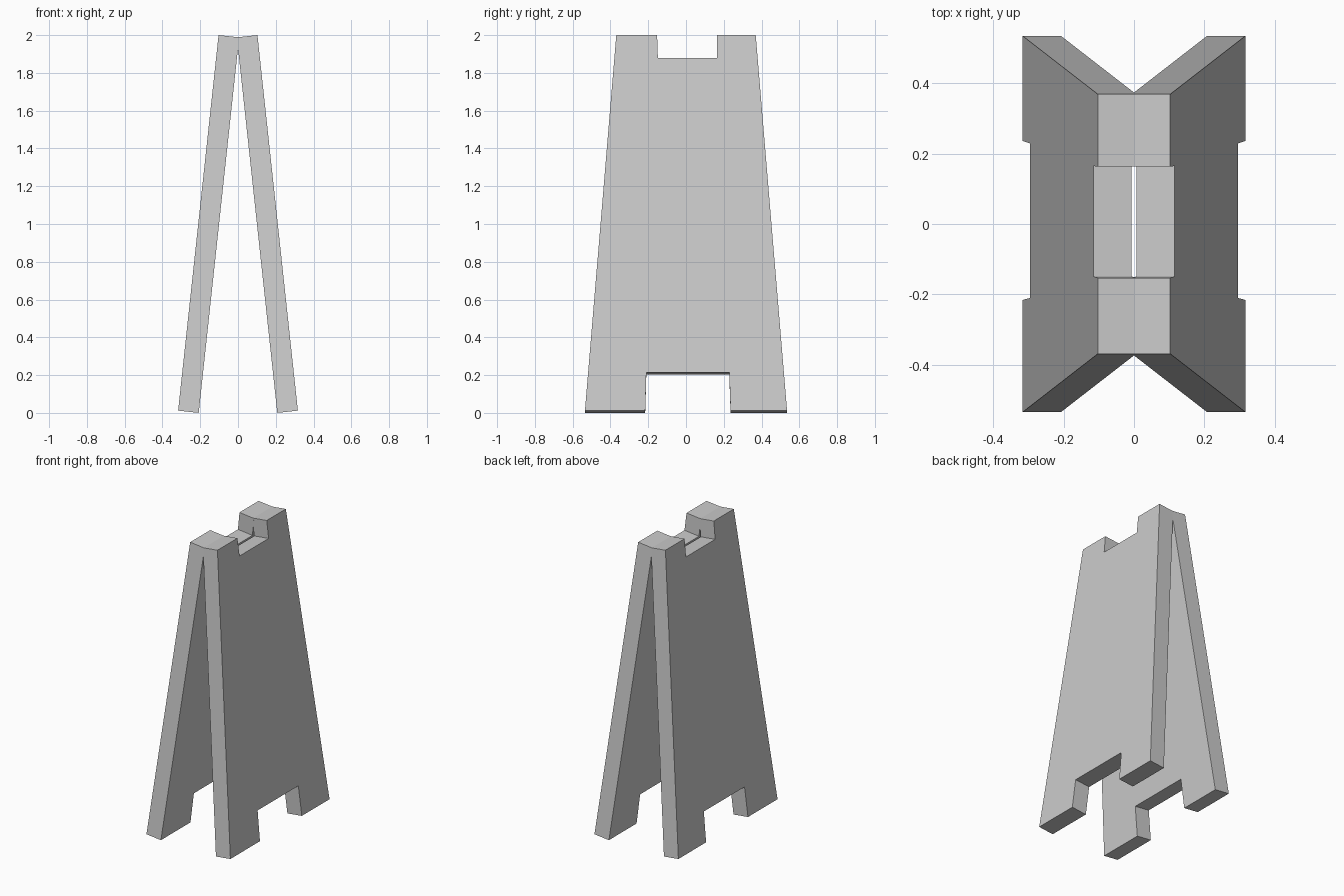
import bpy, bmesh
from mathutils import Vector

if "Cube" in bpy.data.objects:
    bpy.data.objects.remove(bpy.data.objects["Cube"])

SLOPE = 0.1077                        # lean of each board, x per unit of z
THICK = Vector((-0.109, 0, -0.0118))  # outer face to inner face

# Board outline (y, z): carry notch at the top, two feet at the bottom
OUTLINE = [(-0.535, 0.012), (-0.216, 0.012), (-0.210, 0.214), (0.229, 0.214),
           (0.236, 0.012), (0.535, 0.012), (0.369, 2.0), (0.163, 2.0),
           (0.165, 1.88), (-0.149, 1.88), (-0.153, 2.0), (-0.369, 2.0)]


def board(name, side):
    bm = bmesh.new()
    outer = [Vector((0.317 - SLOPE * (z - 0.012), y, z)) for y, z in OUTLINE]
    face = bm.faces.new([bm.verts.new(p) for p in outer])
    ext = bmesh.ops.extrude_face_region(bm, geom=[face], use_keep_orig=True)
    moved = [g for g in ext["geom"] if isinstance(g, bmesh.types.BMVert)]
    bmesh.ops.translate(bm, verts=moved, vec=THICK)
    for v in bm.verts:
        v.co.x *= side
    bmesh.ops.recalc_face_normals(bm, faces=bm.faces)
    mesh = bpy.data.meshes.new(name)
    bm.to_mesh(mesh)
    bm.free()
    bpy.context.collection.objects.link(bpy.data.objects.new(name, mesh))


# Two leaning boards meeting at the top
board("right_board", 1)
board("left_board", -1)
